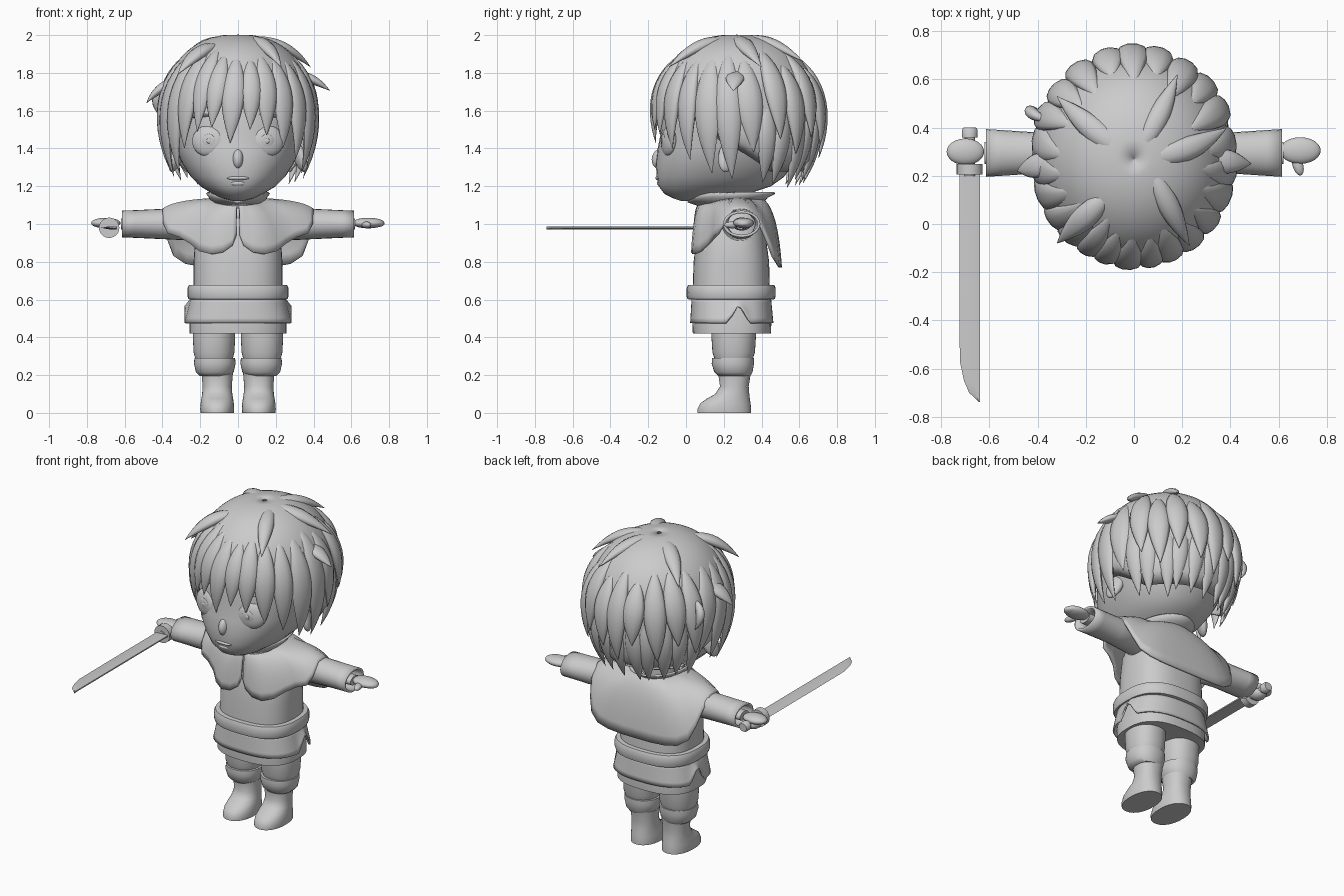
import bpy, bmesh, math, random
from mathutils import Vector

if "Cube" in bpy.data.objects:
    bpy.data.objects.remove(bpy.data.objects["Cube"])
random.seed(4)
grey = bpy.data.materials.new("plain grey")
grey.diffuse_color = (0.6, 0.6, 0.6, 1)
grey.use_nodes = True
grey.node_tree.nodes["Principled BSDF"].inputs["Base Color"].default_value = grey.diffuse_color


def finish(name, bm, angle=50, thick=0):
    bmesh.ops.recalc_face_normals(bm, faces=bm.faces)
    me = bpy.data.meshes.new(name)
    bm.to_mesh(me)
    bm.free()
    me.materials.append(grey)
    ob = bpy.data.objects.new(name, me)
    bpy.context.collection.objects.link(ob)
    bpy.ops.object.select_all(action='DESELECT')
    ob.select_set(True)
    bpy.context.view_layer.objects.active = ob
    bpy.ops.object.shade_smooth_by_angle(angle=math.radians(angle))
    if thick:
        m = ob.modifiers.new("thickness", 'SOLIDIFY')
        m.thickness, m.offset = thick, 0
    return ob


def loft(name, rings, closed=True, caps=True, angle=50, thick=0):
    bm = bmesh.new()
    vs = [[bm.verts.new(p) for p in r] for r in rings]
    n = len(rings[0])
    for a, b in zip(vs, vs[1:]):
        for i in range(n if closed else n - 1):
            j = (i + 1) % n
            bm.faces.new((a[i], a[j], b[j], b[i]))
    if caps:
        bm.faces.new(vs[0])
        bm.faces.new(vs[-1])
    return finish(name, bm, angle, thick)


def oval(cx, z, hw, y0, y1, p=2.2, n=40):
    """Horizontal rounded ring."""
    out = []
    for i in range(n):
        a = 2 * math.pi * i / n
        s, c = math.sin(a), math.cos(a)
        out.append(Vector((cx + hw * math.copysign(abs(s) ** (2 / p), s),
                           (y0 + y1) / 2 - (y1 - y0) / 2 * math.copysign(abs(c) ** (2 / p), c), z)))
    return out


def stack(name, rows, cx=0, p=2.2, angle=50, caps=True, thick=0):
    return loft(name, [oval(cx, z, hw, a, b, p) for z, hw, a, b in rows], angle=angle, caps=caps, thick=thick)


def ball(name, c, r, rot=None):
    bm = bmesh.new()
    bmesh.ops.create_uvsphere(bm, u_segments=24, v_segments=14, radius=1)
    for v in bm.verts:
        v.co = Vector(v.co[k] * r[k] for k in range(3))
    ob = finish(name, bm, 80)
    ob.location = c
    if rot:
        ob.rotation_euler = rot


def along(name, axis, rows, caps=True, thick=0, n=24):
    """Tube along axis 0 (x) or 1 (y): rows of (position, centre, centre z, radius, radius z)."""
    rings = []
    for s, c, z, r, rz in rows:
        ring = []
        for i in range(n):
            a = 2 * math.pi * i / n
            h, v = c + r * math.cos(a), z + rz * math.sin(a)
            ring.append(Vector((s, h, v) if axis == 0 else (h, s, v)))
        rings.append(ring)
    return loft(name, rings, caps=caps, thick=thick)


# head, nose, mouth, neck
stack("head", [(1.123, .03, -.03, .05), (1.135, .08, -.065, .17), (1.16, .135, -.115, .33), (1.2, .20, -.145, .45),
               (1.25, .25, -.155, .52), (1.32, .295, -.16, .57), (1.4, .33, -.15, .61), (1.5, .35, -.13, .64),
               (1.6, .36, -.13, .65), (1.75, .32, -.08, .6), (1.88, .2, .05, .45), (1.93, .08, .17, .35)], angle=80)
ball("nose", (0, -.135, 1.345), (.03, .046, .055), (-.25, 0, 0))
ball("mouth", (0, -.146, 1.243), (.058, .016, .011))
ball("lower_lip", (0, -.138, 1.215), (.04, .016, .014))
stack("neck", [(1.05, .11, .14, .36), (1.2, .1, .16, .36)])

for s in (1, -1):
    # eyes with iris and pupil rings
    ball("eyeball", (s * .16, -.09, 1.44), (.087, .034, .082), (-.08, 0, s * .32))
    ball("iris", (s * .155, -.121, 1.44), (.036, .008, .036), (0, 0, s * .25))
    ball("pupil", (s * .153, -.127, 1.44), (.014, .006, .014))
    ball("eyebrow", (s * .17, -.085, 1.575), (.085, .02, .008), (0, s * .12, s * .3))
    ball("ear", (s * .325, .22, 1.36), (.03, .05, .09), (-.3, s * -.25, s * .4))

# hair surface
C = Vector((0, .27, 1.5))


def scalp(deg, z, k=1.0):
    if z > 1.55:
        f = max(0, 1 - ((z - 1.55) / .45) ** 2.3) ** (1 / 2.3)
    else:
        f = 1 - .2 * ((1.55 - z) / .35) ** 2
    a = math.radians(deg)
    return Vector((.415 * f * k * math.sin(a), .27 - .45 * f * k * math.cos(a), z))


def cap_edge(deg):
    d = abs((deg + 180) % 360 - 180)
    return 1.64 - .24 * min(1, max(0, (d - 40) / 45)) - .12 * min(1, max(0, (d - 90) / 30))


rows = []
for i in range(21):
    t = i / 20
    rows.append([scalp(d, cap_edge(d) + (1.998 - cap_edge(d)) * math.cos(t * math.pi / 2),
                       .01 if i == 0 else .965 if i < 20 else .87) for d in range(0, 360, 6)])
loft("hair_cap", rows, caps=False, angle=80, thick=.008)


def lock(name, pts, w, th, root=.2):
    n = len(pts)
    rings = []
    for i, p in enumerate(pts):
        t = i / (n - 1)
        T = (pts[min(i + 1, n - 1)] - pts[max(i - 1, 0)]).normalized()
        N = p - C
        N = (N - T * N.dot(T)).normalized()
        B = T.cross(N)
        k = root + (1 - root) * math.sin(min(1, t / .5) * math.pi / 2)
        if t > .5:
            k = max(.02, 1 - ((t - .5) / .5) ** 1.8)
        rings.append([p + B * w * k * math.cos(a) + N * th * k * math.sin(a)
                      for a in [2 * math.pi * j / 10 for j in range(10)]])
    loft(name, rings, angle=70)


def hanging(name, d0, d1, z0, z1, w, th=.03, k0=.95, k1=1.0):
    pts = []
    for i in range(15):
        t = i / 14
        z = z0 + (z1 - z0) * t ** 1.2
        pts.append(scalp(d0 + (d1 - d0) * t, z, k0 + (k1 - k0) * t))
    lock(name, pts, w, th)


# fringe and side locks: end angle, tip height, half width
for d, z, w in [(-6, 1.43, .062), (9, 1.5, .055), (22, 1.47, .06), (37, 1.40, .062), (53, 1.34, .06),
                (-20, 1.51, .055), (-32, 1.49, .055), (-46, 1.40, .062), (-60, 1.27, .062),
                (70, 1.27, .07), (86, 1.24, .07), (-76, 1.25, .07), (-92, 1.3, .07),
                (102, 1.38, .07), (-108, 1.36, .07)]:
    hanging("front_lock", d * .9 + 4, d, random.uniform(1.86, 1.93), z, w, k1=.985)
# back locks in an upper and a lower row
for i in range(9):
    d = 116 + i * 16
    hanging("back_lock", d, d + random.uniform(-5, 5), random.uniform(1.82, 1.93),
            random.uniform(1.32, 1.48), .066, .034, .95, 1.03)
for i in range(11):
    d = 112 + i * 13.6
    hanging("nape_lock", d, d + random.uniform(-4, 4), 1.65, random.uniform(1.19, 1.26), .055, .03, .93, .95)


def tuft(name, a, b, c, w, th=.03, root=.4):
    a, b, c = Vector(a), Vector(b), Vector(c)
    lock(name, [a * (1 - t) ** 2 + b * 2 * t * (1 - t) + c * t * t for t in [i / 12 for i in range(13)]], w, th, root)


# loose tufts on the crown and sides
top = (0, .27, 1.965)
tuft("tuft", top, (-.17, .38, 2.0), (-.32, .53, 1.83), .05)
tuft("tuft", top, (.1, .42, 2.01), (.18, .62, 1.86), .045)
tuft("tuft", top, (.22, .28, 2.0), (.385, .40, 1.83), .05)
tuft("tuft", (.06, .25, 1.97), (.14, .08, 1.99), (.23, -.09, 1.83), .045)
tuft("tuft", (-.1, .13, 1.94), (-.2, .03, 1.95), (-.32, -.08, 1.79), .05)
tuft("side_spike", (.27, .27, 1.80), (.38, .26, 1.79), (.487, .25, 1.705), .05, .025, .9)
tuft("side_spike", (-.30, .27, 1.77), (-.41, .24, 1.74), (-.485, .22, 1.64), .05, .025, .9)
tuft("side_curl", (-.36, .43, 1.72), (-.47, .47, 1.68), (-.40, .48, 1.56), .025)

# collar
loft("collar", [[v + Vector((0, 0, dz * (1 if v.y > .12 else .3 + .7 * min(1, abs(v.x) / .14))))
                 for v in oval(0, 1.1, hw, a, b, 2)]
                for hw, a, b, dz in [(.13, .07, .39, 0), (.15, .03, .43, .045), (.165, .01, .47, .065)]],
     caps=False, thick=.012)

# shoulder cape: hem points from the front opening round to the back
hem = [(.008, .045, .94), (.03, .04, .885), (.08, .035, .85), (.14, .042, .84), (.2, .075, .855), (.25, .12, .895),
       (.31, .15, .93), (.37, .17, .95), (.392, .20, 1.0), (.395, .25, 1.075), (.395, .32, 1.075), (.39, .39, 1.0),
       (.37, .43, .91), (.34, .46, .83), (.28, .485, .79), (.2, .495, .775), (.1, .5, .77), (0, .5, .77)]
sheet = {}
for s in (1, -1):
    sheet[s] = []
    for i, h in enumerate(hem):
        a = math.pi * i / (len(hem) - 1)
        P0 = Vector((.12 * math.sin(a) + (.004 if i < 9 else 0), .24 - .16 * math.cos(a), 1.13 - .03 * max(0, math.cos(a))))
        P2 = Vector(h)
        P1 = P0.lerp(P2, .8)
        P1.z = 1.12 if h[2] > .92 else 1.08
        sheet[s].append([Vector((s * q.x, q.y, q.z)) for q in
                         [P0 * (1 - t) ** 2 + P1 * 2 * t * (1 - t) + P2 * t * t for t in [k / 10 for k in range(11)]]])
loft("shoulder_cape", sheet[-1] + sheet[1][-2::-1], closed=False, caps=False, angle=80, thick=.016)

# torso, belt, two-layer skirt
stack("torso", [(.62, .235, .035, .445), (.8, .235, .04, .44), (.95, .225, .06, .42), (1.05, .19, .09, .40),
                (1.11, .11, .13, .36)], p=2.6)
stack("belt", [(.6, .24, .03, .45), (.602, .262, .008, .47), (.62, .268, .002, .475), (.66, .268, .004, .475),
               (.676, .26, .01, .468), (.678, .23, .04, .44)], p=2.6)
skirt = []
for t in [i / 5 for i in range(6)]:
    ring = oval(0, .61, .245 + .035 * t, .035 - .008 * t, .445 + .013 * t, 2.6, 80)
    for v in ring:
        slit = max(0, 1 - abs(v.y - .28) / .06) if abs(v.x) > .2 else 0
        v.z -= t * (.135 - .1 * slit)
    skirt.append(ring)
loft("skirt", skirt, caps=False, thick=.01)
stack("under_skirt", [(.6, .235, .04, .44), (.48, .256, .033, .452), (.42, .256, .036, .45), (.425, .1, .1, .4)], p=2.6)

for s in (1, -1):
    # trousers, boots
    stack("trouser_leg", [(.5, .112, .13, .38), (.4, .112, .135, .37), (.32, .108, .14, .365), (.29, .1, .15, .355)], cx=s * .127)
    stack("boot_cuff", [(.292, .09, .16, .345), (.29, .108, .138, .36), (.26, .11, .136, .36), (.215, .1, .15, .352),
                        (.195, .08, .17, .34)], cx=s * .123)
    stack("boot", [(0, .088, .06, .345), (.02, .09, .06, .345), (.05, .088, .075, .342), (.075, .084, .11, .338),
                   (.1, .08, .155, .335), (.14, .077, .18, .332), (.21, .083, .17, .343)], cx=s * .11)
    # sleeves with open cuffs
    along("sleeve", 0, [(s * .15, .28, 1.0, .09, .085), (s * .4, .295, 1.0, .078, .073), (s * .55, .295, 1.0, .088, .066),
                        (s * .615, .295, 1.0, .092, .064)], caps=False, thick=.014)
    along("wrist", 0, [(s * .4, .295, 1.0, .05, .035), (s * .62, .295, 1.0, .045, .028)])

# open left hand
ball("left_palm", (.69, .305, 1.005), (.085, .055, .028))
ball("left_fingers", (.725, .305, 1.0), (.05, .042, .018))
ball("left_thumb", (.68, .245, .995), (.022, .045, .018), (0, 0, .3))
# gripping right hand
ball("right_fist", (-.70, .3, 1.005), (.078, .055, .028))
ball("right_fingers", (-.69, .3, .975), (.045, .052, .035))

# sword
along("grip", 1, [(.2, -.682, .98, .022, .02), (.385, -.682, .98, .022, .02)])
along("pommel", 1, [(.36, -.682, .98, .032, .03), (.39, -.682, .98, .033, .03), (.4, -.682, .98, .026, .024)])
along("guard", 1, [(.205, -.682, .98, .054, .054), (.25, -.682, .98, .054, .054)])
edge = [(.21, -.725), (-.3, -.725), (-.57, -.723), (-.65, -.706), (-.7, -.685), (-.738, -.645)]
loft("blade", [[Vector((x, y, .98)), Vector(((x - .64) / 2, y, .988)), Vector((-.64, y, .984)),
                Vector((-.64, y, .976)), Vector(((x - .64) / 2, y, .972))] for y, x in edge], angle=30)
